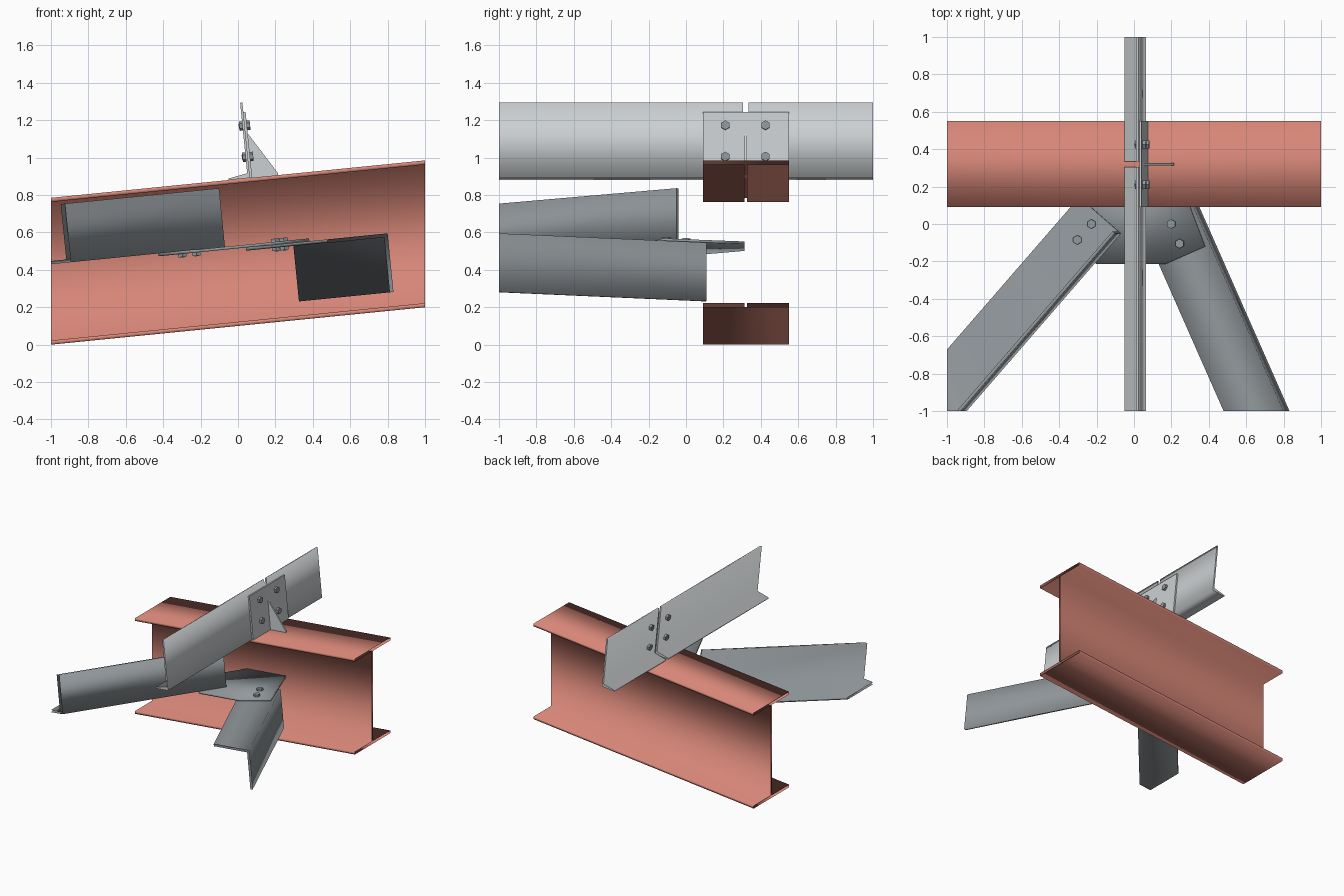
import bpy, bmesh, math
from mathutils import Vector

if "Cube" in bpy.data.objects:
    bpy.data.objects.remove(bpy.data.objects["Cube"])


def material(name, rgb):
    lin = [((c / 255 + 0.055) / 1.055) ** 2.4 for c in rgb] + [1.0]
    m = bpy.data.materials.new(name)
    m.use_nodes = True
    m.diffuse_color = lin
    m.node_tree.nodes["Principled BSDF"].inputs["Base Color"].default_value = lin
    return m


RED = material("red oxide paint", (214, 134, 119))
LIGHT = material("light galvanised steel", (204, 208, 210))
DARK = material("dark steel", (146, 152, 156))

# Directions of the sloping frame
SLOPE = 0.1
X, Y, Z = Vector((1, 0, 0)), Vector((0, 1, 0)), Vector((0, 0, 1))
ALONG = Vector((1, 0, SLOPE)).normalized()
UP = Vector((-SLOPE, 0, 1)).normalized()


def on_slope(x, y, z):
    return Vector((x, y, z + SLOPE * x))


def prism(name, mat, profile, origin, u, v, w, start, end,
          smooth=False, capped=True, clip=False):
    """Extrude a profile in the u, v plane along w."""
    bm = bmesh.new()
    rings = [[bm.verts.new(origin + u * a + v * b + w * d) for a, b in profile]
             for d in (start, end)]
    n = len(profile)
    for i in range(n):
        j = (i + 1) % n
        f = bm.faces.new((rings[0][i], rings[0][j], rings[1][j], rings[1][i]))
        f.smooth = smooth
    if capped:
        for ring in rings:
            bm.faces.new(ring)
    bmesh.ops.recalc_face_normals(bm, faces=bm.faces)
    if clip:
        for normal in (X, Y):
            bmesh.ops.bisect_plane(bm, geom=bm.verts[:] + bm.edges[:] + bm.faces[:],
                                   plane_co=-normal, plane_no=normal, clear_inner=True)
    mesh = bpy.data.meshes.new(name)
    bm.to_mesh(mesh)
    bm.free()
    mesh.materials.append(mat)
    ob = bpy.data.objects.new(name, mesh)
    bpy.context.collection.objects.link(ob)
    return ob


def angle_profile(width, height, t, toe, root):
    """L section whose flat leg tapers from root to toe."""
    return [(0, 0), (width, 0), (width, toe), (t, root), (t, height), (0, height)]


def bolt(name, centre, axis, side, low, high):
    """Hexagonal head and nut outside the clamped layers, joined by a shank."""
    other = axis.cross(side)
    for part, r, a, b in (("head", 0.025, high, high + 0.017),
                          ("nut", 0.025, low - 0.017, low),
                          ("shank", 0.012, low - 0.02, high)):
        pts = [(r * math.cos(k * math.pi / 3), r * math.sin(k * math.pi / 3))
               for k in range(6)]
        prism(f"{name}_{part}", DARK, pts, centre, side, other, axis, a, b)


# Sloping I-beam with plumb-cut open ends
F, W, H, T = 0.23, 0.007, 0.785, 0.022
section = [(-F, 0), (F, 0), (F, T), (W, T), (W, H - T), (F, H - T),
           (F, H), (-F, H), (-F, H - T), (-W, H - T), (-W, T), (-F, T)]
prism("beam", RED, section, Vector((0, 0.32, 0.1)), Y, Z,
      Vector((1, 0, SLOPE)), -1, 1, smooth=True, capped=False)

# Two purlin angles meeting over the beam
seat = on_slope(0.009, 0, 0.885)
for name, y0, y1 in (("front_purlin", -1, 0.305), ("back_purlin", 0.333, 1)):
    prism(name, LIGHT, angle_profile(0.115, 0.405, 0.012, 0.008, 0.026),
          seat + ALONG * 0.055, -ALONG, UP, Y, y0, y1, smooth=True)

# Upright cleat, its stiffener and four bolts
prism("cleat_plate", LIGHT, [(0.055, 0), (0.067, 0), (0.067, 0.353), (0.055, 0.353)],
      seat, ALONG, UP, Y, 0.09, 0.55)
prism("cleat_stiffener", LIGHT, [(0.067, 0), (0.207, 0), (0.207, 0.01), (0.067, 0.238)],
      seat, ALONG, UP, Y, 0.314, 0.326)
for i, y in enumerate((0.21, 0.425)):
    for j, h in enumerate((0.113, 0.281)):
        bolt(f"cleat_bolt_{i}{j}", seat + UP * h + Y * y, ALONG, UP, 0.043, 0.067)

# Gusset plate welded to the web
G_TOP, G_THICK = 0.53, 0.015
outline = [(-0.2, -0.215), (0.165, -0.215), (0.38, -0.12),
           (0.215, 0.313), (-0.14, 0.313), (-0.425, -0.02)]
prism("gusset_plate", DARK, outline, Vector((0, 0, G_TOP)),
      Vector((1, 0, SLOPE)), Y, UP, -G_THICK, 0, smooth=True).data.shade_smooth()

# Bracing angles: right one above the gusset, left one below it
BT = 0.017
for name, x, y, z, dx, dy, up in (
        ("right_brace", -0.07, -0.05, G_TOP, -0.655, -0.755, UP),
        ("left_brace", 0.31, 0.11, G_TOP - G_THICK, 0.404, -0.915, -UP)):
    run = Vector((dx, dy, SLOPE * dx)).normalized()
    prism(name, DARK, angle_profile(0.295, 0.315, BT, BT, BT), on_slope(x, y, z),
          run.cross(UP), up, run, 0, 1.9, smooth=True, clip=True)

# Bolts through gusset and braces
for i, (x, y, low, high) in enumerate((
        (-0.225, 0, -G_THICK, BT), (-0.3, -0.085, -G_THICK, BT),
        (0.2, 0, -G_THICK - BT, 0), (0.245, -0.105, -G_THICK - BT, 0))):
    bolt(f"brace_bolt_{i}", on_slope(x, y, G_TOP), UP, Y, low, high)
